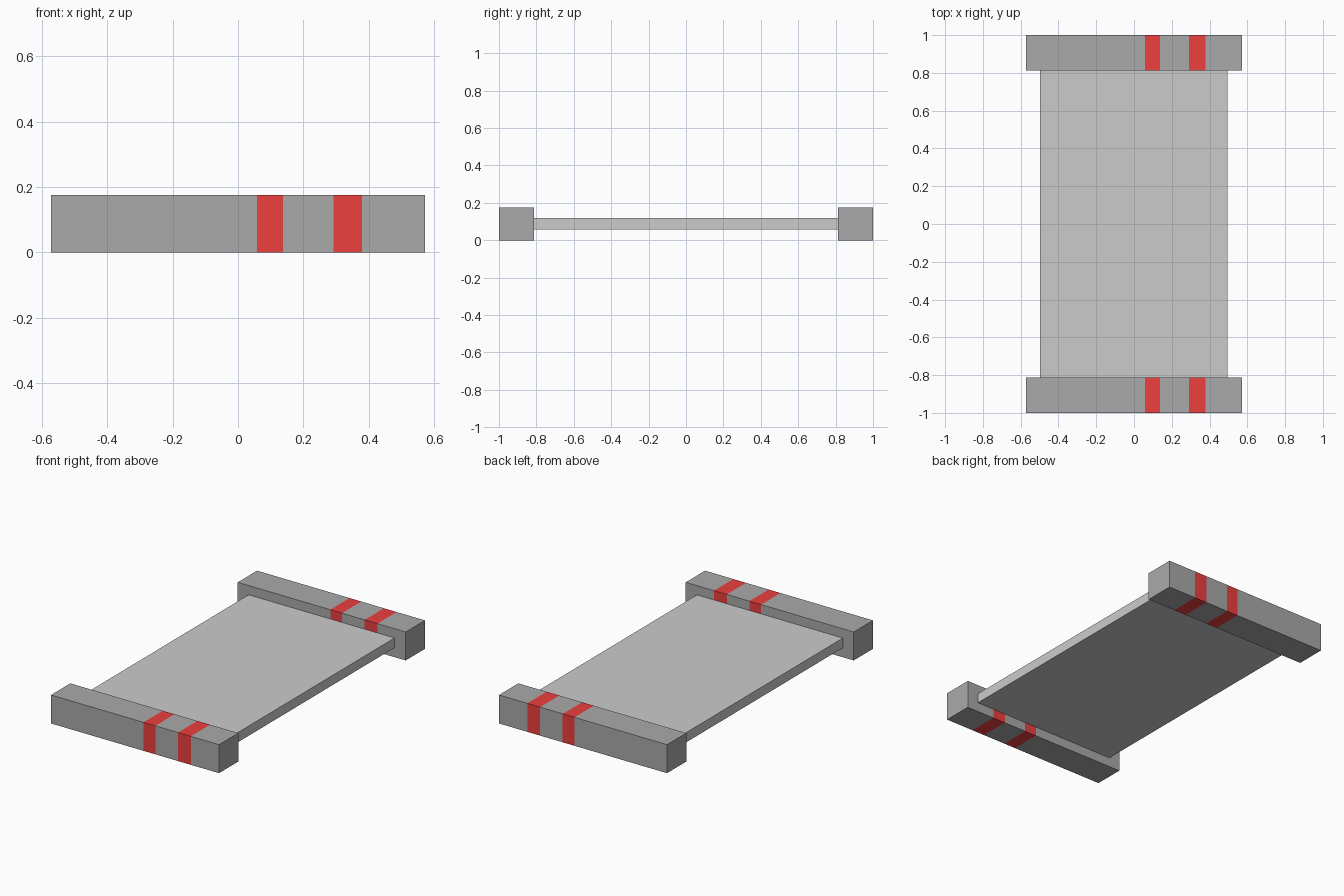
import bpy, bmesh
from mathutils import Matrix

if "Cube" in bpy.data.objects:
    bpy.data.objects.remove(bpy.data.objects["Cube"])


def material(name, color):
    m = bpy.data.materials.new(name)
    m.diffuse_color = (*color, 1)
    m.use_nodes = True
    m.node_tree.nodes["Principled BSDF"].inputs["Base Color"].default_value = m.diffuse_color
    return m


DARK = material("dark_grey", (0.4, 0.4, 0.4))
RED = material("red", (0.84, 0.05, 0.05))
STRIPES = [(0.058, 0.138), (0.292, 0.379)]


def box(name, lo, hi, stripes=(), mats=()):
    """Box between two corners, with flush painted bands along x."""
    bm = bmesh.new()
    size = [b - a for a, b in zip(lo, hi)]
    mid = [(a + b) / 2 for a, b in zip(lo, hi)]
    bmesh.ops.create_cube(bm, size=1, matrix=Matrix.Translation(mid) @ Matrix.Diagonal((*size, 1)))
    for x in (edge for band in stripes for edge in band):
        bmesh.ops.bisect_plane(bm, geom=bm.verts[:] + bm.edges[:] + bm.faces[:],
                               plane_co=(x, 0, 0), plane_no=(1, 0, 0))
    for f in bm.faces:
        cx = f.calc_center_median().x
        # end caps lie outside every band and stay dark; skip faces facing along x
        if abs(f.normal.x) < 0.5 and any(a < cx < b for a, b in stripes):
            f.material_index = 1
    me = bpy.data.meshes.new(name)
    bm.to_mesh(me)
    bm.free()
    for m in mats:
        me.materials.append(m)
    ob = bpy.data.objects.new(name, me)
    bpy.context.collection.objects.link(ob)
    return ob


# Flat panel between the bars
box("panel", (-0.497, -0.813, 0.058), (0.495, 0.813, 0.118))

# Striped end bars
for name, y0, y1 in (("front_bar", -1, -0.813), ("back_bar", 0.813, 1)):
    box(name, (-0.571, y0, 0), (0.571, y1, 0.175), STRIPES, (DARK, RED))
